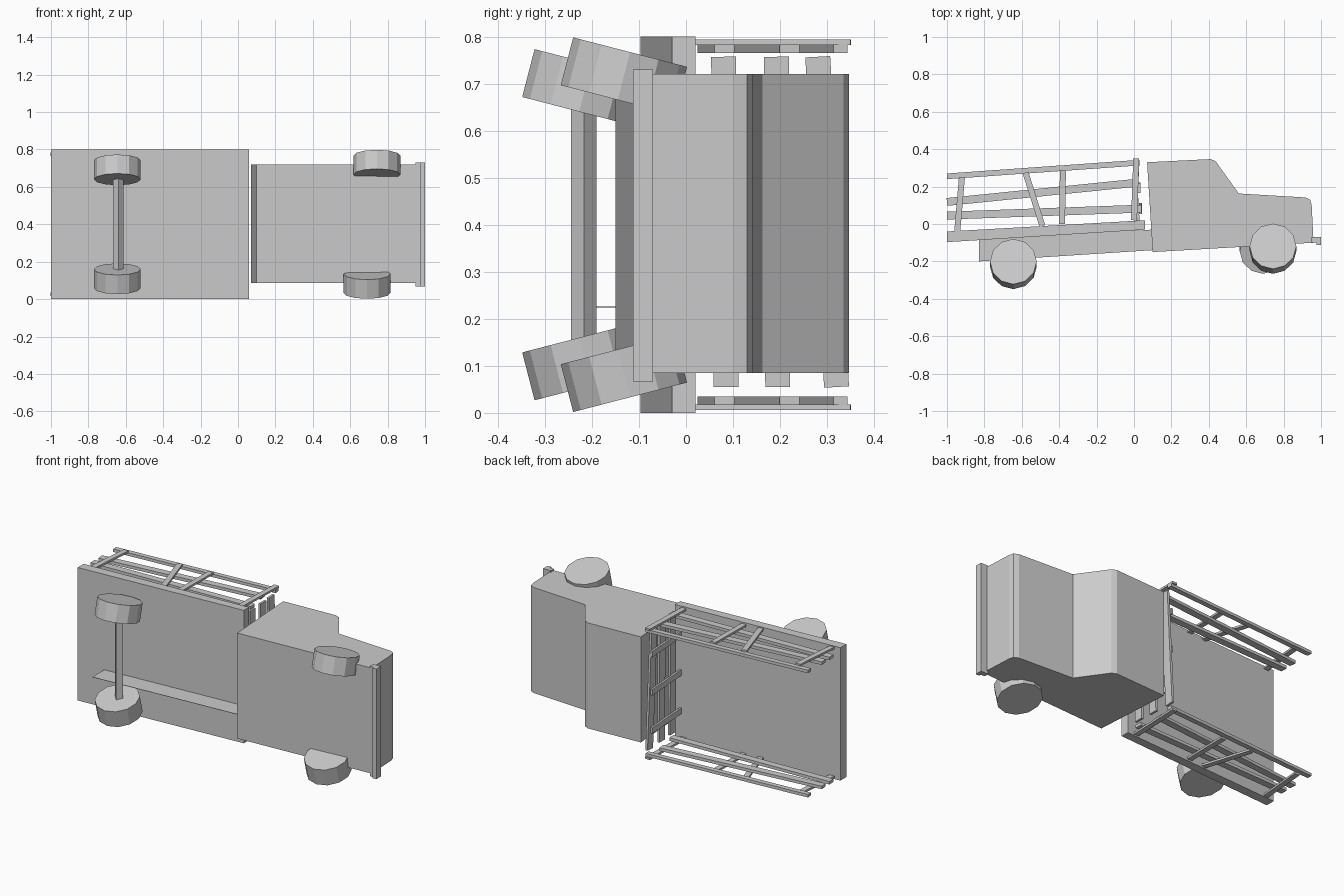
import bpy, bmesh, math
from mathutils import Vector

cube = bpy.data.objects.get("Cube")
if cube:
    bpy.data.objects.remove(cube, do_unlink=True)

GREY = (0.6, 0.6, 0.6, 1)
mat = bpy.data.materials.new("light grey")
mat.use_nodes = True
mat.diffuse_color = GREY
mat.node_tree.nodes["Principled BSDF"].inputs["Base Color"].default_value = GREY

MID = 0.4  # mid plane of the truck, which lies on its side


def finish(name, bm):
    bmesh.ops.recalc_face_normals(bm, faces=bm.faces)
    mesh = bpy.data.meshes.new(name)
    bm.to_mesh(mesh)
    bm.free()
    mesh.materials.append(mat)
    obj = bpy.data.objects.new(name, mesh)
    bpy.context.collection.objects.link(obj)
    return obj


def prism(name, outline, z0, z1):
    """Side outline (x, y) pulled across the truck's width."""
    bm = bmesh.new()
    face = bm.faces.new([bm.verts.new((x, y, z0)) for x, y in outline])
    ext = bmesh.ops.extrude_face_region(bm, geom=[face])
    verts = [g for g in ext["geom"] if isinstance(g, bmesh.types.BMVert)]
    bmesh.ops.translate(bm, verts=verts, vec=(0, 0, z1 - z0))
    return finish(name, bm)


def beam(name, a, b, side, width, thick):
    """Rectangular bar from a to b; thick is measured along side."""
    a, b, side = Vector(a), Vector(b), Vector(side)
    across = (b - a).cross(side).normalized() * width / 2
    depth = side * thick / 2
    bm = bmesh.new()
    rings = [[bm.verts.new(p + across * i + depth * j)
              for i, j in ((1, 1), (1, -1), (-1, -1), (-1, 1))] for p in (a, b)]
    bm.faces.new(rings[0])
    bm.faces.new(rings[1])
    for k in range(4):
        n = (k + 1) % 4
        bm.faces.new((rings[0][k], rings[0][n], rings[1][n], rings[1][k]))
    return finish(name, bm)


def cylinder(name, centre, radius, length, sides, tilt=0):
    bm = bmesh.new()
    bmesh.ops.create_cone(bm, cap_ends=True, segments=sides,
                          radius1=radius, radius2=radius, depth=length)
    obj = finish(name, bm)
    obj.location = centre
    obj.rotation_euler.x = math.radians(tilt)
    return obj


# Cab and bonnet, bumper
prism("cab", [(0.07, 0.33), (0.41, 0.347), (0.437, 0.335), (0.56, 0.163),
              (0.915, 0.142), (0.942, 0.13), (0.95, 0.1), (0.96, -0.1),
              (0.1, -0.15)], 0.085, 0.72)
prism("bumper", [(0.95, -0.07), (1, -0.07), (1, -0.113), (0.975, -0.113),
                 (0.975, -0.1), (0.95, -0.1)], 0.067, 0.73)

# Load bed and the thin chassis rail under it
prism("load_bed", [(-1, -0.04), (-1, -0.097), (0.06, -0.03), (0.06, 0.02)], 0, 0.8)
prism("chassis_rail", [(-0.83, -0.07), (-0.83, -0.2), (0.1, -0.14), (0.1, -0.03)],
      0.224, 0.226)

# Leaning wheels and rear axle
cylinder("rear_axle", (-0.64, -0.217, MID), 0.027, 0.5, 4)
for side, s, front_x in (("left", 1, 0.743), ("right", -1, 0.69)):
    cylinder("rear_wheel_" + side, (-0.645, -0.214, MID + 0.291 * s),
             0.125, 0.105, 12, -14.5 * s)
    cylinder("front_wheel_" + side, (front_x, -0.132, MID + 0.316 * s),
             0.125, 0.105, 12, -14.5 * s)

# Side fences: slats along the bed, posts outside them
SLATS = [((-1, 0.255), (0.03, 0.328)), ((-1, 0.118), (0.01, 0.22)),
         ((-1, 0.045), (0.04, 0.082))]
POSTS = [((-0.945, -0.04), (-0.92, 0.25)), ((-0.49, -0.01), (-0.58, 0.275)),
         ((-0.385, 0), (-0.38, 0.285)), ((0, 0.02), (0.012, 0.35))]
for side, s in (("left", 1), ("right", -1)):
    for i, (a, b) in enumerate(SLATS):
        z = MID + 0.374 * s
        beam(f"fence_slat_{side}_{i}", (*a, z), (*b, z), (0, 0, 1),
             0.03 if i == 0 else 0.042, 0.018)
    for i, (a, b) in enumerate(POSTS):
        z = MID + 0.388 * s
        beam(f"fence_post_{side}_{i}", (*a, z), (*b, z), (0, 0, 1), 0.032, 0.012)

# Headboard behind the cab: crosswise slats on short posts
for i, (right_y, left_y) in enumerate(((0.085, 0.08), (0.195, 0.192), (0.32, 0.28))):
    x = 0.04 - 0.06 * right_y
    beam(f"headboard_slat_{i}", (x, right_y, 0.055), (x, left_y, 0.757),
         (1, 0, 0), 0.053, 0.014)
for i, z in enumerate((0.17, MID, 0.63)):
    beam(f"headboard_post_{i}", (0.024, 0.015, z), (0.006, 0.32, z),
         (1, 0, 0), 0.035, 0.012)
